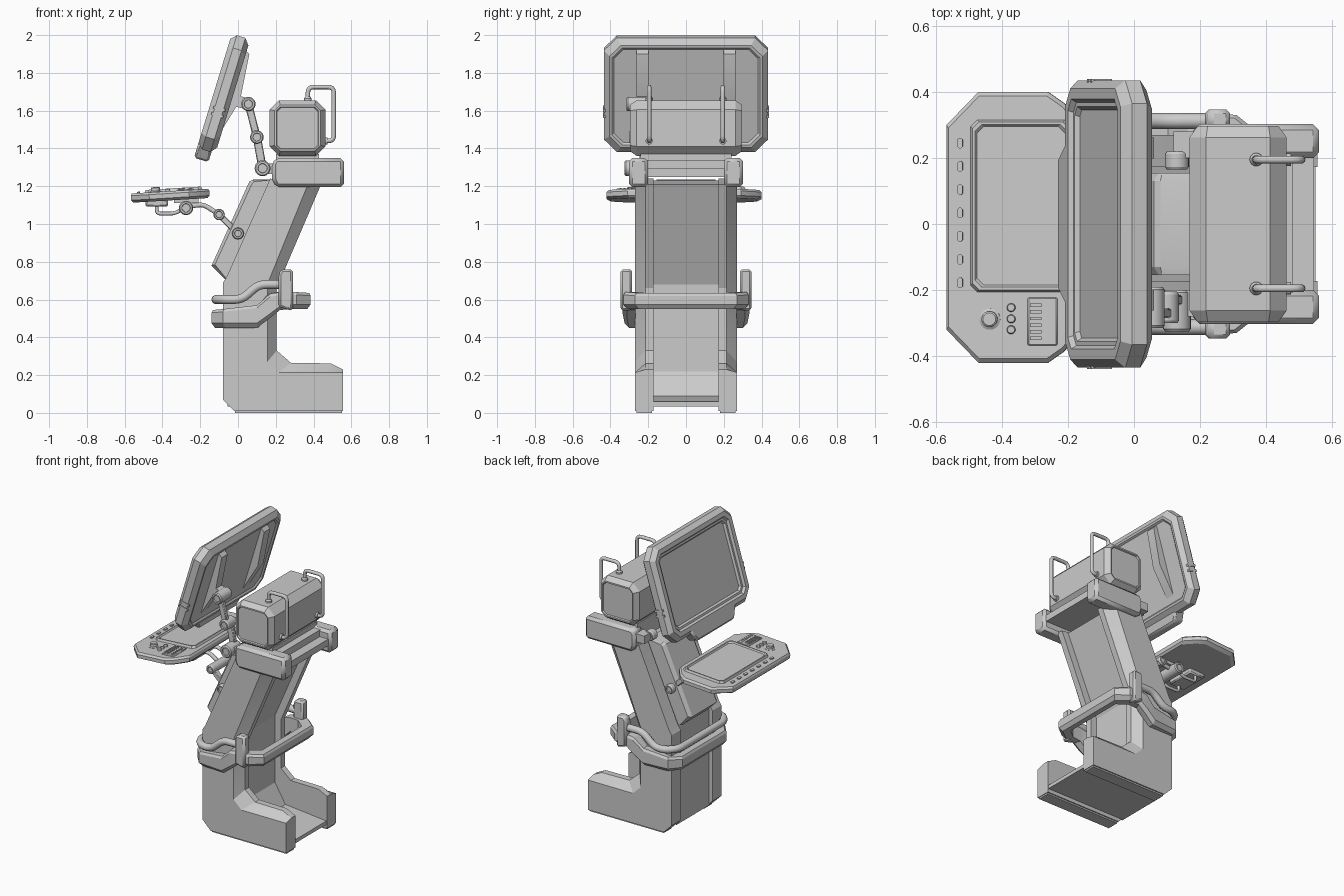
import bpy, bmesh, math
from mathutils import Matrix, Vector

if "Cube" in bpy.data.objects:
    bpy.data.objects.remove(bpy.data.objects["Cube"])

I = Matrix.Identity(4)

def loft(name, rings, M=I, mirror=False, bevel=0, closed=False):
    """Skin a list of equal-length 3D rings; cap the ends unless closed."""
    bm = bmesh.new()
    vs = [[bm.verts.new(M @ Vector(p)) for p in r] for r in rings]
    n = len(rings[0])
    pairs = list(zip(vs, vs[1:])) + ([(vs[-1], vs[0])] if closed else [])
    for a, b in pairs:
        for i in range(n):
            j = (i + 1) % n
            bm.faces.new((a[i], a[j], b[j], b[i]))
    if not closed:
        bm.faces.new(vs[0])
        bm.faces.new(vs[-1])
    bmesh.ops.recalc_face_normals(bm, faces=bm.faces)
    me = bpy.data.meshes.new(name)
    bm.to_mesh(me)
    bm.free()
    ob = bpy.data.objects.new(name, me)
    bpy.context.collection.objects.link(ob)
    if bevel:
        m = ob.modifiers.new("bevel", 'BEVEL')
        m.width, m.segments, m.limit_method = bevel, 1, 'ANGLE'
    if mirror:
        m = ob.modifiers.new("mirror", 'MIRROR')
        m.use_axis = (False, True, False)
    return ob

def prism(name, pts, y0, y1, **k):
    """Side profile (x, z) extruded along y."""
    return loft(name, [[(x, y, z) for x, z in pts] for y in (y0, y1)], **k)

def box(name, x0, x1, y0, y1, z0, z1, **k):
    return prism(name, [(x0, z0), (x1, z0), (x1, z1), (x0, z1)], y0, y1, **k)

def octagon(w, h, c, cx=0, cz=0):
    q = [(w - c, -h), (w, c - h), (w, h - c), (w - c, h)]
    return [(cx + a, cz + b) for a, b in q + [(-a, -b) for a, b in q]]

def circle(r, x=0, z=0, n=24):
    return [(x + r * math.cos(2 * math.pi * i / n), z + r * math.sin(2 * math.pi * i / n)) for i in range(n)]

def knob(name, x, z, y0, y1, r, **k):
    """Joint barrel along y with narrowed, recessed ends."""
    secs = [(y0 + .008, r * .55), (y0, r * .6), (y0, r * .85), (y0 + .008, r),
            (y1 - .008, r), (y1, r * .85), (y1, r * .6), (y1 - .008, r * .55)]
    return loft(name, [[(a, y, b) for a, b in circle(q, x, z)] for y, q in secs], **k)

def link(name, p, q, y0, y1, r, **k):
    """Flat bar between two (x, z) points."""
    d = (Vector(q) - Vector(p)).normalized() * r
    n = Vector((-d.y, d.x))
    p, q = Vector(p), Vector(q)
    return prism(name, [tuple(v) for v in (p + n, q + n, q - n, p - n)], y0, y1, **k)

def tube(name, pts, r, fillet):
    """Pipe along points with rounded corners."""
    P = [Vector(p) for p in pts]
    path = [P[0]]
    for a, b, c in zip(P, P[1:], P[2:]):
        s = b + (a - b).normalized() * min(fillet, (a - b).length * .48)
        e = b + (c - b).normalized() * min(fillet, (c - b).length * .48)
        path += [s * (1 - t) ** 2 + b * 2 * t * (1 - t) + e * t * t for t in (0, .25, .5, .75, 1)]
    path.append(P[-1])
    cu = bpy.data.curves.new(name, 'CURVE')
    cu.dimensions, cu.bevel_depth, cu.bevel_resolution, cu.use_fill_caps = '3D', r, 3, True
    sp = cu.splines.new('POLY')
    sp.points.add(len(path) - 1)
    for pt, v in zip(sp.points, path):
        pt.co = (*v, 1)
    bpy.context.collection.objects.link(bpy.data.objects.new(name, cu))

# Side frames: foot, column and leaning neck in one profile, outer edge chamfered
inner = [(-.02, .01), (.555, .01), (.555, .23), (.49, .262), (.28, .265), (.205, .33), (.205, .66),
         (.44, 1.21), (.17, 1.24), (-.06, .72), (-.08, .69), (-.08, .07)]
outer = [(-.02, .01), (.555, .01), (.555, .214), (.49, .214), (.215, .214), (.155, .27), (.155, .68),
         (.37, 1.21), (.17, 1.24), (-.06, .72), (-.08, .69), (-.08, .07)]
loft("side_frame", [[(x, y, z) for x, z in p] for y, p in
                    ((.172, inner), (.215, inner), (.27, outer))], mirror=True)
box("foot_runner", -.015, .55, .18, .262, 0, .02, mirror=True)

# Recessed core between the frames and the raised front panel
prism("core_panel", [(-.055, .035), (.55, .035), (.55, .06), (.24, .09), (.16, .22), (.16, .68),
                     (.39, 1.21), (.19, 1.23), (-.055, .70)], -.18, .18)
panel_in = [(-.14, .78), (.06, 1.225), (.08, 1.235), (.19, 1.235), (-.04, .70), (-.07, .71)]
panel_out = [(-.122, .785), (.075, 1.215), (.085, 1.225), (.19, 1.235), (-.04, .70), (-.065, .715)]
loft("front_panel", [[(x, y, z) for x, z in p] for y, p in
                     ((-.155, panel_out), (-.13, panel_in), (.13, panel_in), (.155, panel_out))])

# Collar ring around the column: x, y, bottom, top
half = [(-.14, .24, .45, .545), (-.08, .31, .45, .55), (.10, .325, .45, .57), (.17, .335, .50, .63),
        (.23, .335, .545, .64), (.31, .33, .55, .64), (.385, .27, .55, .635)]
path = half + [(x, -y, a, b) for x, y, a, b in reversed(half)]
def shrink(x, y, f):
    return .12 + (x - .12) * f, y * f
loft("collar", [[(*shrink(x, y, .93), a), (x, y, a + .025), (x, y, b - .015), (*shrink(x, y, .97), b),
                 (*shrink(x, y, .8), b), (*shrink(x, y, .8), a)] for x, y, a, b in path], closed=True)
prism("collar_clamp", [(.215, .56), (.29, .54), (.29, .76), (.23, .76), (.215, .735)],
      .285, .347, mirror=True, bevel=.012)
rail = [(.25, .312, .68), (.11, .312, .68), (.02, .312, .60), (-.06, .312, .60), (-.117, .25, .60)]
tube("guard_rail", rail + [(x, -y, z) for x, y, z in reversed(rail)], .024, .04)

# Shoulder bracket
prism("shoulder_arm", [(.18, 1.24), (.2, 1.195), (.56, 1.195), (.56, 1.35), (.2, 1.35), (.18, 1.32)],
      .2, .302, mirror=True, bevel=.02)
box("shoulder_plate", .2, .48, -.21, .21, 1.25, 1.34)
box("shoulder_crossbar", .46, .545, -.21, .21, 1.25, 1.295)
box("head_pedestal", .2, .43, -.24, .24, 1.33, 1.37)

# Head housing with recessed end panels
secs = [(.262, .147, .05), (.297, .122, .03), (.297, .112, .02), (.288, .108, .02)]
secs = [(-y, w, c) for y, w, c in reversed(secs)] + secs
loft("head_housing", [[(x, y, z) for x, z in octagon(w, w, c, .315, 1.508)] for y, w, c in secs])
for s in (-1, 1):
    y = s * .195
    tube("head_handle", [(.37, y, 1.64), (.37, y, 1.725), (.507, y, 1.725), (.507, y, 1.44), (.45, y, 1.44)], .012, .03)
    loft("handle_foot", [[(a, y + b, z) for a, b in circle(r, .37)] for z, r in ((1.65, .02), (1.665, .02), (1.675, .013))])
    loft("handle_socket", [[(x, y + a, b) for a, b in circle(.019, 0, 1.44, 16)] for x in (.45, .475)])

# Monitor: tilted frame with recessed screen and back
M = Matrix.Translation((-.125, 0, 1.705)) @ Matrix.Rotation(math.radians(17), 4, 'Y')
frame = [(.028, .345, .225, .02), (.015, .355, .235, .025), (.015, .368, .248, .03), (0, .378, .258, .035),
         (0, .41, .287, .055), (.028, .435, .316, .07), (.075, .435, .316, .07), (.102, .405, .282, .06),
         (.102, .392, .268, .055), (.092, .38, .258, .05)]
loft("monitor", [[(x, a, b) for a, b in octagon(w, h, c)] for x, w, h, c in frame], M)
tab = [(-.26, -.27), (-.2, -.37), (.2, -.37), (.26, -.27)]
loft("monitor_lower_grip", [[(x, a, b) for a, b in tab] for x in (0, .08)], M, bevel=.012)
prism("monitor_back_rib", [(.085, .26), (.12, .24), (.145, -.01), (.085, -.24)], .198, .262, M=M, mirror=True)
for z in (-.09, -.125):
    box("monitor_side_band", .02, .085, .425, .439, z, z + .014, M=M, mirror=True)

# Monitor arm, three joints
A, B, C = (.055, 1.635), (.1, 1.46), (.13, 1.295)
link("monitor_mount", (-.005, 1.65), A, -.262, -.2, .03)
link("monitor_arm_upper", A, B, -.285, -.255, .02, bevel=.005)
link("monitor_arm_lower", B, C, -.245, -.215, .022, bevel=.005)
knob("monitor_hinge", *A, -.315, -.19, .038)
knob("monitor_elbow", *B, -.30, -.205, .036)
knob("monitor_shoulder", *C, -.325, -.2, .042)
knob("spare_hinge", *C, .165, .22, .036)
box("hinge_block", .12, .21, .2, .28, 1.265, 1.32, mirror=True)

# Console tray
K = Matrix.Translation((-.36, -.01, 1.15)) @ Matrix.Rotation(math.radians(-3.5), 4, 'Y')
tray = [(-.207, .31), (-.11, .41), (.1, .41), (.15, .375), (.21, .30)]
tray += [(x, -y) for x, y in reversed(tray)]
loft("console_tray", [[(x * f, y * f, z) for x, y in tray] for z, f in
                      ((-.025, .94), (-.012, 1), (.012, 1), (.024, .97))], K)
pad = [(.02, 0), (.038, .008), (.038, .016), (.03, .022)]
loft("console_pad", [[(.02 + a, .065 + b, z) for a, b in octagon(.155 - d, .262 - d, .02)] for z, d in pad], K)
for i in range(7):
    y = .255 - .0705 * i
    loft("edge_button", [[(-.165 + a, y + b, z) for a, b in octagon(.008, .016, .005)] for z in (.02, .031)], K)
def button(name, x, y, r, top):
    loft(name, [[(x + a, y + b, z) for a, b in circle(q, n=20)] for z, q in
                ((.02, r), (top - .004, r), (top, r * .8))], K)
button("dial_base", -.075, -.278, .032, .03)
button("dial", -.075, -.278, .024, .05)
for y in (-.243, -.277, -.31):
    button("round_button", -.01, y, .013, .036)
box("keypad", .04, .13, -.358, -.212, .02, .03, M=K, bevel=.004)
for i in range(6):
    y = -.236 - .02 * i
    box("key_wide", .048, .082, y - .005, y + .005, .028, .036, M=K)
    box("key_small", .1, .116, y - .004, y + .004, .028, .034, M=K)

# Console arm under the tray
D, E, F = (-.275, 1.085), (-.1, 1.05), (0, .95)
box("tray_block", -.49, -.37, -.1, .1, 1.092, 1.13, bevel=.008)
box("tray_plate", -.34, -.21, -.07, .07, 1.11, 1.14)
for s in (-1, 1):
    tube("tray_brace", [(-.43, s * .08, 1.1), (-.43, s * .08, 1.055), (-.34, s * .08, 1.055), (-.275, s * .08, 1.085)], .01, .02)
    tube("console_link", [(-.275, s * .05, 1.09), (-.185, s * .05, 1.105), (-.1, s * .05, 1.05)], .013, .03)
link("console_arm", E, F, .115, .15, .016, mirror=True, bevel=.004)
knob("console_hinge", *D, -.12, .12, .038)
knob("console_elbow", *E, -.165, .165, .03)
knob("console_root", *F, -.19, .19, .031)

# Smooth the round parts, keep hard edges
for o in bpy.context.collection.objects:
    o.select_set(o.type == 'MESH')
    if o.type == 'MESH':
        bpy.context.view_layer.objects.active = o
bpy.ops.object.shade_smooth_by_angle(angle=math.radians(22))
